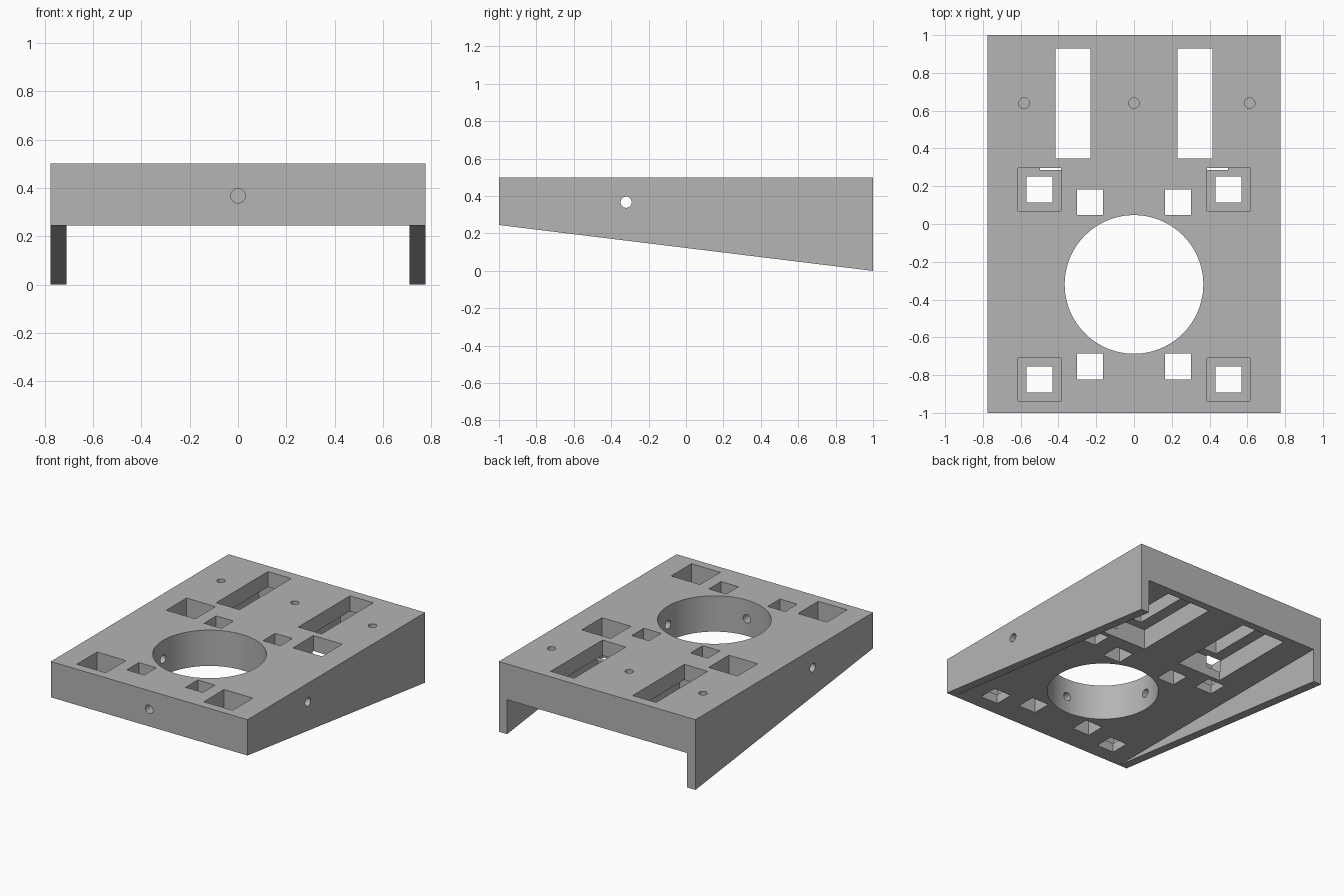
import bpy
import bmesh
from math import radians
from mathutils import Matrix, Vector

cube = bpy.data.objects.get("Cube")
if cube:
    bpy.data.objects.remove(cube, do_unlink=True)

grey = bpy.data.materials.new("plain grey")
grey.use_nodes = True
colour = (0.46, 0.46, 0.46, 1)
grey.diffuse_color = colour
grey.node_tree.nodes["Principled BSDF"].inputs["Base Color"].default_value = colour

HALF_W, TOP, UNDER = 0.775, 0.5, 0.245
WALL = 0.065
ABOVE, BELOW = TOP + 0.1, UNDER - 0.1


def make(name, bm):
    bmesh.ops.recalc_face_normals(bm, faces=bm.faces)
    mesh = bpy.data.meshes.new(name)
    bm.to_mesh(mesh)
    bm.free()
    mesh.materials.append(grey)
    obj = bpy.data.objects.new(name, mesh)
    bpy.context.collection.objects.link(obj)
    return obj


def box(name, x, y, z):
    """Box between the low and high limit on each axis."""
    bm = bmesh.new()
    bmesh.ops.create_cube(bm, size=1)
    for v in bm.verts:
        v.co = [lim[0] if c < 0 else lim[1] for c, lim in zip(v.co, (x, y, z))]
    return make(name, bm)


def rod(name, start, end, radius, segments=32):
    """Cylinder running from start to end."""
    a, b = Vector(start), Vector(end)
    turn = (b - a).to_track_quat('Z', 'Y').to_matrix().to_4x4()
    bm = bmesh.new()
    bmesh.ops.create_cone(bm, cap_ends=True, segments=segments, radius1=radius,
                          radius2=radius, depth=(b - a).length,
                          matrix=Matrix.Translation((a + b) / 2) @ turn)
    return make(name, bm)


def cut(target, cutter):
    cutter.hide_render = True
    mod = target.modifiers.new("cut", 'BOOLEAN')
    mod.operation = 'DIFFERENCE'
    mod.solver = 'EXACT'
    mod.object = cutter
    bpy.context.view_layer.objects.active = target
    bpy.ops.object.modifier_apply(modifier=mod.name)
    bpy.data.objects.remove(cutter, do_unlink=True)


def square_hole(target, x, y, size, low, high):
    h = size / 2
    cut(target, box("square_cutter", (x - h, x + h), (y - h, y + h), (low, high)))


# Deck plate with the large round opening
deck = box("deck_plate", (-HALF_W, HALF_W), (-1, 1), (UNDER, TOP))
ring_y, ring_r = -0.32, 0.367
cut(deck, rod("ring_cutter", (0, ring_y, BELOW), (0, ring_y, ABOVE), ring_r, 96))

for side in (-1, 1):
    # Square through holes and stepped pockets around the opening
    for y in (0.115, -0.755):
        square_hole(deck, side * 0.232, y, 0.137, BELOW, ABOVE)
    for y in (0.183, -0.823):
        square_hole(deck, side * 0.5, y, 0.228, 0.31, ABOVE)
        square_hole(deck, side * 0.5, y, 0.137, BELOW, ABOVE)
    # Long slot with a wider recess on the underside
    c = side * 0.323
    cut(deck, box("slot_cutter", (c - 0.092, c + 0.092), (0.348, 0.93), (BELOW, ABOVE)))
    cut(deck, box("recess_cutter", (c - 0.175, c + 0.175), (0.285, 0.945), (BELOW, 0.39)))

# Screw holes: three blind from the top, one through each side, one in front
for x in (-0.582, 0, 0.612):
    cut(deck, rod("screw_cutter", (x, 0.64, 0.4), (x, 0.64, ABOVE), 0.028))
bore_z = 0.367
for end in ((-1, ring_y, bore_z), (1, ring_y, bore_z), (0, -1.2, bore_z)):
    cut(deck, rod("bore_cutter", end, (0, ring_y, bore_z), 0.03))

# Wedge walls under both long edges
walls = []
for name, side in (("left_wedge_wall", 1), ("right_wedge_wall", -1)):
    bm = bmesh.new()
    outer = side * HALF_W
    profile = [bm.verts.new((outer, y, z)) for y, z in ((-1, UNDER), (1, UNDER), (1, 0))]
    face = bm.faces.new(profile)
    moved = bmesh.ops.extrude_face_region(bm, geom=[face])["geom"]
    bmesh.ops.translate(bm, vec=(-side * WALL, 0, 0),
                        verts=[g for g in moved if isinstance(g, bmesh.types.BMVert)])
    walls.append(make(name, bm))

# Smooth the round bores and keep every edge crisp
bpy.ops.object.select_all(action='DESELECT')
deck.select_set(True)
bpy.context.view_layer.objects.active = deck
bpy.ops.object.shade_smooth_by_angle(angle=radians(30))
